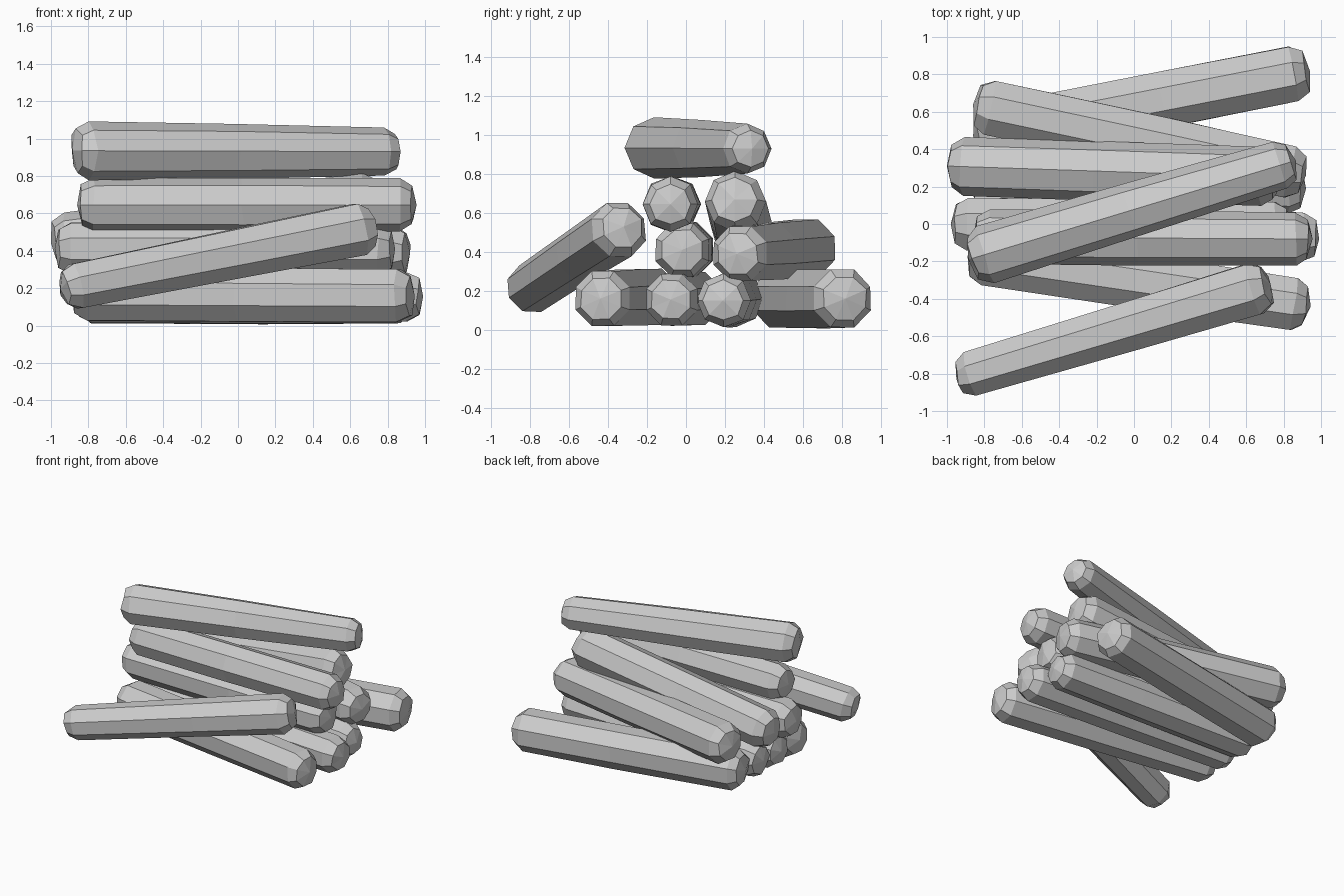
import bpy, bmesh, random
from math import pi, cos, sin
from mathutils import Vector

cube = bpy.data.objects.get("Cube")
if cube:
    bpy.data.objects.remove(cube, do_unlink=True)

random.seed(4)
SIDES = 8
FLAT = pi / SIDES   # roll that puts a flat face on top

grey = bpy.data.materials.new("plain grey")
grey.use_nodes = True
colour = (0.6, 0.6, 0.6, 1)
grey.diffuse_color = colour
grey.node_tree.nodes["Principled BSDF"].inputs["Base Color"].default_value = colour


def log(name, start, end, r0, r1, roll=0.0):
    """Eight-sided log between two tips, with chamfered, slightly domed ends."""
    start, end = Vector(start), Vector(end)
    axis = end - start
    length = axis.length
    axis.normalize()
    side = axis.cross(Vector((0, 0, 1))).normalized()
    up = side.cross(axis)
    rm = (r0 + r1) / 2 * 1.02
    middle = length * random.uniform(0.45, 0.6)
    # distance along the log, radius, unevenness
    stations = [(0.025, r0 * 0.74, 0.004), (0.09, r0, 0.003),
                (middle, rm, 0.004),
                (length - 0.09, r1, 0.003), (length - 0.025, r1 * 0.74, 0.004)]
    bm = bmesh.new()
    rings = []
    for dist, radius, rough in stations:
        ring = []
        for i in range(SIDES):
            a = roll + 2 * pi * i / SIDES
            r = radius + random.uniform(-rough, rough)
            along = dist + random.uniform(-rough, rough) * 2
            ring.append(bm.verts.new(start + axis * along
                                     + (side * cos(a) + up * sin(a)) * r))
        rings.append(ring)
    tips = [bm.verts.new(start), bm.verts.new(end)]
    for i in range(SIDES):
        j = (i + 1) % SIDES
        for a, b in zip(rings, rings[1:]):
            bm.faces.new((a[i], a[j], b[j], b[i]))
        bm.faces.new((tips[0], rings[0][j], rings[0][i]))
        bm.faces.new((tips[1], rings[-1][i], rings[-1][j]))
    bmesh.ops.recalc_face_normals(bm, faces=bm.faces)
    mesh = bpy.data.meshes.new(name)
    bm.to_mesh(mesh)
    bm.free()
    mesh.materials.append(grey)
    bpy.context.collection.objects.link(bpy.data.objects.new(name, mesh))


# bottom row
log("bottom_log_front", (-0.89, -0.17, 0.17), (0.945, -0.44, 0.16), 0.155, 0.152, FLAT)
log("bottom_log_mid_front", (-0.88, 0.05, 0.16), (0.99, -0.08, 0.155), 0.145, 0.142, FLAT)
log("bottom_log_mid_back", (-0.87, 0.26, 0.16), (0.92, 0.19, 0.15), 0.145, 0.14)
log("bottom_log_back", (-0.86, 0.47, 0.16), (0.94, 0.82, 0.16), 0.158, 0.16, FLAT)

# second row
log("second_row_log_front", (-0.98, 0.0, 0.41), (0.84, -0.02, 0.41), 0.15, 0.148, FLAT)
log("second_row_log_back", (-0.86, 0.64, 0.42), (0.92, 0.26, 0.39), 0.158, 0.15, FLAT)

# third row
log("third_row_log_front", (-0.86, -0.07, 0.645), (0.955, -0.08, 0.645), 0.145, 0.142)
log("third_row_log_back", (-1.0, 0.31, 0.44), (0.775, 0.25, 0.67), 0.155, 0.157)

# top log and the one leaning on the pile
log("top_log", (-0.885, -0.19, 0.935), (0.865, 0.34, 0.93), 0.158, 0.13)
log("leaning_log", (-0.95, -0.825, 0.195), (0.73, -0.32, 0.53), 0.13, 0.15, FLAT)
